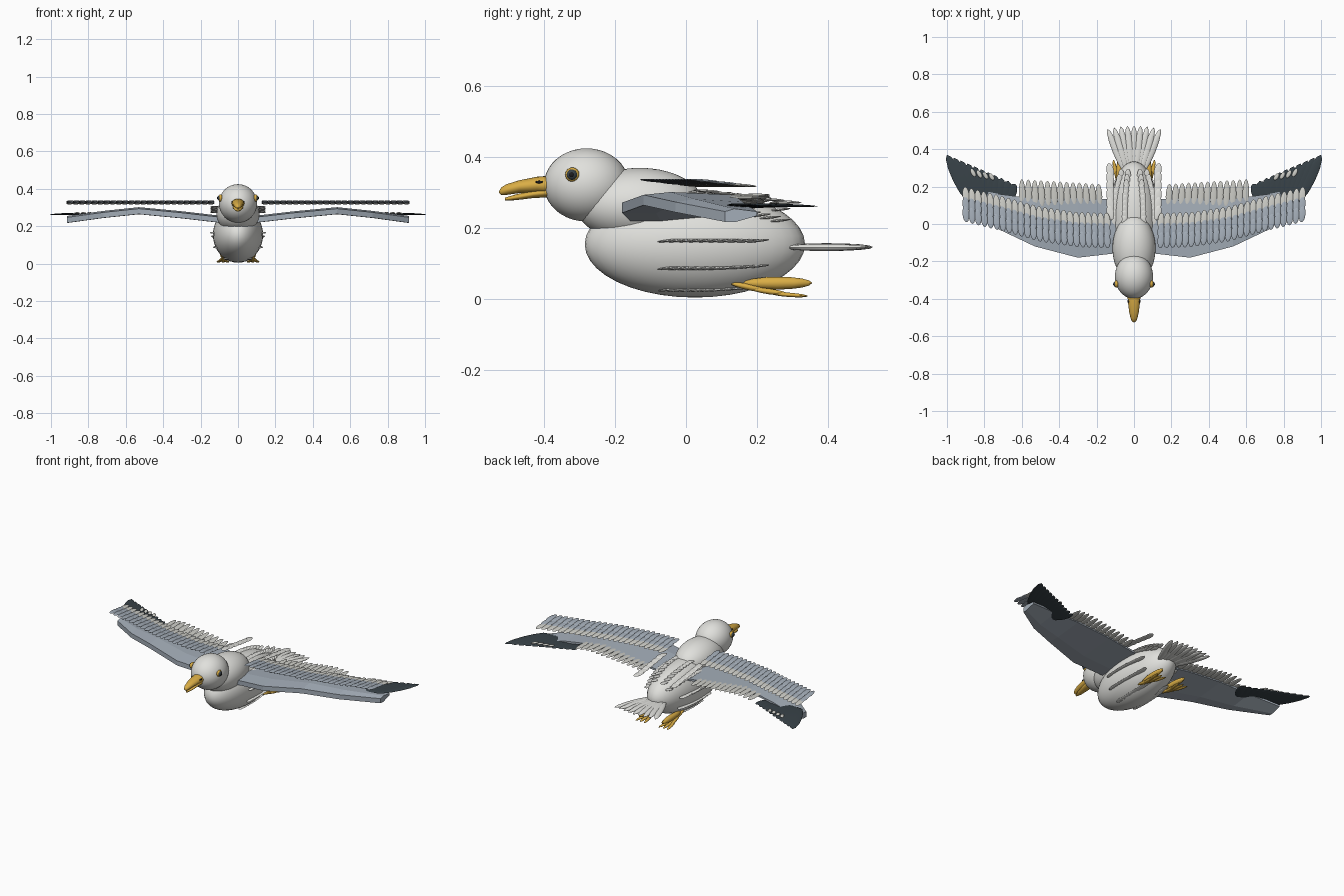
import bpy, bmesh, math
from mathutils import Vector, Matrix

cube = bpy.data.objects.get("Cube")
if cube:
    bpy.data.objects.remove(cube, do_unlink=True)


def material(name, r, g, b):
    m = bpy.data.materials.new(name)
    m.use_nodes = True
    m.diffuse_color = (r, g, b, 1)
    bsdf = m.node_tree.nodes["Principled BSDF"]
    bsdf.inputs["Base Color"].default_value = (r, g, b, 1)
    bsdf.inputs["Roughness"].default_value = 0.7
    return m


WHITE = material("plumage white", 0.75, 0.75, 0.72)
PALE = material("pale feather", 0.62, 0.62, 0.58)
SLATE = material("slate grey", 0.37, 0.42, 0.48)
DARK = material("dark slate", 0.04, 0.055, 0.065)
GOLD = material("golden yellow", 0.70, 0.42, 0.06)
BLACK = material("eye black", 0.012, 0.012, 0.014)


def finish(name, bm, mat, smooth=True):
    bmesh.ops.recalc_face_normals(bm, faces=bm.faces)
    me = bpy.data.meshes.new(name)
    bm.to_mesh(me)
    bm.free()
    ob = bpy.data.objects.new(name, me)
    bpy.context.collection.objects.link(ob)
    me.materials.append(mat)
    if smooth:
        bpy.ops.object.select_all(action='DESELECT')
        ob.select_set(True)
        bpy.context.view_layer.objects.active = ob
        bpy.ops.object.shade_smooth_by_angle(angle=math.radians(40))
    return ob


def ellipsoid(name, mat, centre, radii, seg=40):
    bm = bmesh.new()
    mtx = Matrix.Translation(centre) @ Matrix.Diagonal((*radii, 1))
    bmesh.ops.create_uvsphere(bm, u_segments=seg, v_segments=seg // 2, radius=1, matrix=mtx)
    return finish(name, bm, mat)


def feathers(name, mat, items):
    """Flattened ellipsoids, each given as (root, tip, width, thickness)."""
    bm = bmesh.new()
    for root, tip, width, thick in items:
        root, tip = Vector(root), Vector(tip)
        along = tip - root
        mtx = (Matrix.Translation((root + tip) / 2)
               @ along.to_track_quat('Y', 'Z').to_matrix().to_4x4()
               @ Matrix.Diagonal((width / 2, along.length / 2, thick / 2, 1)))
        bmesh.ops.create_uvsphere(bm, u_segments=12, v_segments=8, radius=1, matrix=mtx)
    return finish(name, bm, mat)


def loft(name, mat, rings, smooth=True):
    """Skin a list of equal-length point rings and cap the ends."""
    bm = bmesh.new()
    loops = [[bm.verts.new(p) for p in ring] for ring in rings]
    n = len(loops[0])
    for a, b in zip(loops, loops[1:]):
        for i in range(n):
            j = (i + 1) % n
            bm.faces.new((a[i], a[j], b[j], b[i]))
    bm.faces.new(loops[0])
    bm.faces.new(loops[-1])
    return finish(name, bm, mat, smooth)


def oval(y, z, rx, rz, n=20):
    return [(rx * math.cos(k * math.tau / n), y, z + rz * math.sin(k * math.tau / n))
            for k in range(n)]


def interp(table, x):
    for (x0, v0), (x1, v1) in zip(table, table[1:]):
        if x <= x1:
            return v0 + (v1 - v0) * (x - x0) / (x1 - x0)
    return table[-1][1]


# Body, neck and head
BODY, BODY_R = Vector((0, 0.025, 0.155)), (0.134, 0.31, 0.15)
ellipsoid("body", WHITE, BODY, BODY_R)
ellipsoid("neck", WHITE, (0, -0.13, 0.265), (0.115, 0.18, 0.105))
ellipsoid("head", WHITE, (0, -0.28, 0.322), (0.102, 0.12, 0.103))

# Beak halves, slightly open
loft("upper_beak", GOLD, [oval(-0.37, 0.322, 0.036, 0.027), oval(-0.42, 0.322, 0.032, 0.023),
                          oval(-0.47, 0.317, 0.026, 0.018), oval(-0.505, 0.309, 0.018, 0.015),
                          oval(-0.52, 0.304, 0.011, 0.011), oval(-0.526, 0.302, 0.003, 0.003)])
loft("lower_beak", GOLD, [oval(-0.37, 0.304, 0.030, 0.016), oval(-0.43, 0.296, 0.024, 0.011),
                          oval(-0.48, 0.287, 0.017, 0.008), oval(-0.51, 0.282, 0.006, 0.004)])

# Tail fan
tail = []
for i in range(9):
    t = (i - 4) / 4
    tail.append(((t * 0.045, 0.27, 0.146 + 0.002 * (i % 2)),
                 (t * 0.142, 0.526 - 0.018 * t * t, 0.146 + 0.002 * (i % 2)), 0.042, 0.02))
feathers("tail_feathers", WHITE, tail)

# Wing plan: leading edge, trailing edge and height along the span
LEAD = [(0.04, -0.15), (0.3, -0.18), (0.53, -0.12), (0.72, -0.03), (0.915, 0.11)]
TRAIL = [(0.04, 0.13), (0.3, 0.14), (0.53, 0.135), (0.72, 0.16), (0.915, 0.2)]
HEIGHT = [(0.04, 0.23), (0.3, 0.26), (0.52, 0.283), (0.72, 0.262), (0.915, 0.235)]
COVERT = [(0.13, -0.13), (0.3, -0.125), (0.5, -0.095), (0.7, -0.04), (0.9, 0.01)]

for side, s in (("left", 1), ("right", -1)):
    # Wing slab: thick leading edge, thin trailing edge
    rings = []
    for x in (0.04, 0.3, 0.53, 0.72, 0.915):
        a, b, z = interp(LEAD, x), interp(TRAIL, x), interp(HEIGHT, x)
        m = a + (b - a) * 0.3
        rings.append([(s * x, a, z - 0.017), (s * x, a, z + 0.012), (s * x, m, z + 0.02),
                      (s * x, b, z + 0.012), (s * x, b, z), (s * x, m, z - 0.018)])
    loft(side + "_wing", SLATE, rings, smooth=False)

    # Three overlapping covert rows
    for row, mat in enumerate((SLATE, SLATE, PALE)):
        items = []
        for i in range(24):
            x = 0.14 + 0.755 * i / 23
            y = interp(COVERT, x) + 0.05 * row
            z = 0.337 - 0.006 * row
            items.append(((s * x, y, z), (s * (x + 0.008), y + 0.09, z - 0.007), 0.036, 0.008))
        feathers(f"{side}_covert_row_{row + 1}", mat, items)

    # Secondary feathers on the trailing edge
    items = []
    for i in range(13):
        x = 0.19 + 0.41 * i / 12
        z = interp(HEIGHT, x) + 0.008
        items.append(((s * (x - 0.005), 0.08, z),
                      (s * x, 0.215 + 0.025 * i / 12, z + 0.005), 0.036, 0.009))
    feathers(side + "_secondaries", PALE, items)

    # Dark primary fan with pale marks
    items = []
    for i in range(11):
        t = i / 10
        items.append(((s * (0.69 + 0.19 * t), 0.10 + 0.02 * t, 0.258 + 0.001 * i),
                      (s * (0.635 + 0.365 * t), 0.215 + 0.155 * t, 0.262), 0.062, 0.009))
    feathers(side + "_primaries", DARK, items)
    marks = []
    for i in range(4):
        x = 0.75 + 0.033 * i
        marks.append(((s * x, 0.235 + 0.006 * i, 0.271),
                      (s * (x + 0.022), 0.27 + 0.008 * i, 0.271), 0.022, 0.009))
    feathers(side + "_primary_marks", PALE, marks)

    # Rows of small flat feathers along the body
    items = []
    for angle in (-62, -28, 3, 38, 68):
        c, d = math.cos(math.radians(angle)), math.sin(math.radians(angle))
        for i in range(10):
            y = -0.05 + 0.25 * i / 9
            if angle > 20:
                y += 0.06
            k = math.sqrt(1 - ((y - BODY.y) / BODY_R[1]) ** 2)
            if angle < 20:
                k = 0.5 + 0.5 * k
            x, z = s * BODY_R[0] * c * k, BODY.z + BODY_R[2] * d * k
            lift = 0.006 if angle > 20 else 0.002
            items.append(((x, y - 0.03, z + lift - 0.003), (x, y + 0.035, z + lift + 0.004),
                          0.032, 0.007))
    feathers(side + "_body_feathers", WHITE, items)

    # Shoulder feathers between the body and wing
    items = []
    for i in range(6):
        y = 0.02 + 0.045 * i
        items.append(((s * 0.12, y, 0.307 - 0.006 * i), (s * 0.135, y + 0.08, 0.302 - 0.006 * i),
                      0.04, 0.008))
    feathers(side + "_shoulder_feathers", WHITE, items)

    # Eye and nostril
    ellipsoid(side + "_eye_ring", GOLD, (s * 0.093, -0.32, 0.351), (0.012, 0.02, 0.02), 24)
    ellipsoid(side + "_eye", DARK, (s * 0.099, -0.321, 0.351), (0.011, 0.015, 0.015), 24)
    ellipsoid(side + "_pupil", BLACK, (s * 0.106, -0.322, 0.351), (0.006, 0.008, 0.008), 16)
    ellipsoid(side + "_nostril", BLACK, (s * 0.03, -0.413, 0.33), (0.005, 0.011, 0.004), 12)

    # Tucked leg and splayed toes
    leg = [((s * 0.075, 0.16, 0.045), (s * 0.08, 0.355, 0.046), 0.036, 0.036),
           ((s * 0.075, 0.125, 0.045), (s * 0.08, 0.24, 0.022), 0.024, 0.018)]
    for spread in (-0.03, 0, 0.03):
        leg.append(((s * 0.08, 0.18, 0.03), (s * (0.08 + spread * 0.6), 0.29, 0.014), 0.02, 0.016))
        leg.append(((s * (0.08 + spread * 0.4), 0.24, 0.016),
                    (s * (0.08 + spread), 0.343, 0.009), 0.02, 0.012))
    feathers(side + "_foot", GOLD, leg)
